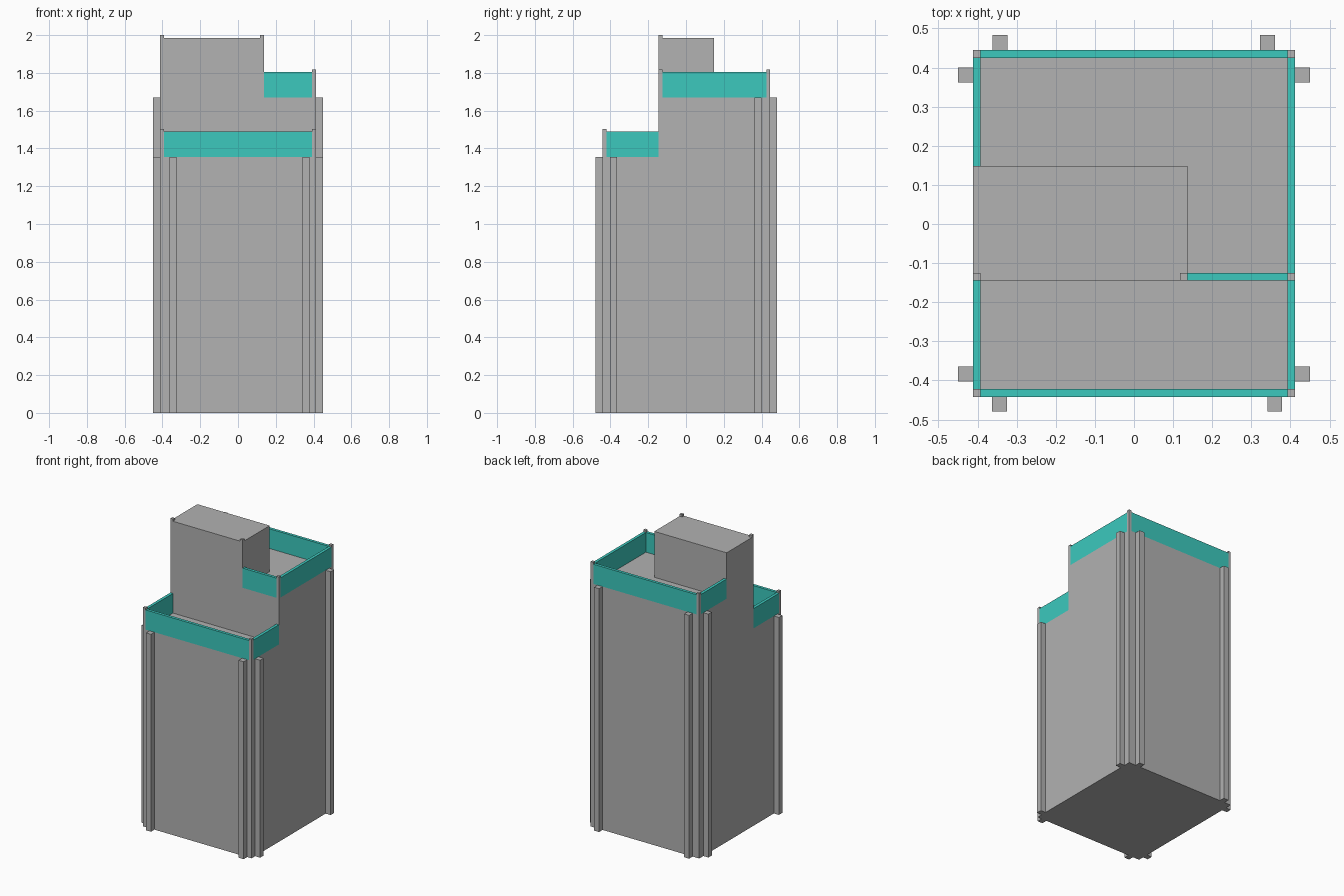
import bpy
import bmesh

cube = bpy.data.objects.get("Cube")
if cube:
    bpy.data.objects.remove(cube, do_unlink=True)


def material(name, rgb):
    mat = bpy.data.materials.new(name)
    mat.use_nodes = True
    mat.diffuse_color = (*rgb, 1)
    mat.node_tree.nodes["Principled BSDF"].inputs["Base Color"].default_value = (*rgb, 1)
    return mat


GREY = material("concrete_grey", (0.445, 0.445, 0.445))
TEAL = material("teal_glass", (0.045, 0.584, 0.515))


def finish(name, bm, mat):
    bmesh.ops.recalc_face_normals(bm, faces=bm.faces)
    mesh = bpy.data.meshes.new(name)
    bm.to_mesh(mesh)
    bm.free()
    mesh.materials.append(mat)
    obj = bpy.data.objects.new(name, mesh)
    bpy.context.scene.collection.objects.link(obj)
    return obj


def box(name, x, y, z, mat=GREY):
    """Box spanning the given (low, high) ranges."""
    bm = bmesh.new()
    bmesh.ops.create_cube(bm, size=1)
    for v in bm.verts:
        v.co = [r[0] if c < 0 else r[1] for c, r in zip(v.co, (x, y, z))]
    return finish(name, bm, mat)


# Main dimensions
W = 0.412                              # half width
FRONT, STEP, BACK = -0.442, -0.145, 0.445
LOW, HIGH, TOP = 1.355, 1.67, 1.985    # roof levels
T = 0.02                               # railing and post thickness
TOWER_X, TOWER_Y = 0.137, 0.148
RAIL, POST = 0.135, 0.148              # railing and post heights

# Stepped main body, extruded across the width
bm = bmesh.new()
outline = [(FRONT, 0), (BACK, 0), (BACK, HIGH), (STEP, HIGH), (STEP, LOW), (FRONT, LOW)]
face = bm.faces.new([bm.verts.new((-W, y, z)) for y, z in outline])
extruded = bmesh.ops.extrude_face_region(bm, geom=[face])["geom"]
bmesh.ops.translate(bm, vec=(2 * W, 0, 0),
                    verts=[g for g in extruded if isinstance(g, bmesh.types.BMVert)])
finish("main_body", bm, GREY)

# Roof tower
box("roof_tower", (-W, TOWER_X), (STEP, TOWER_Y), (HIGH, TOP))

# Corner posts
left, right = (W - T, W), (-W, -W + T)
low_z, high_z, top_z = (LOW, LOW + POST), (HIGH, HIGH + POST), (TOP, 2.0)
front_y, step_y, back_y = (FRONT, FRONT + T), (STEP, STEP + T), (BACK - T, BACK)
for side, x in (("left", left), ("right", right)):
    box("front_post_" + side, x, front_y, low_z)
    box("back_post_" + side, x, back_y, high_z)
box("middle_post_left", left, step_y, high_z)
box("tower_post_left", (TOWER_X - T, TOWER_X), step_y, top_z)
box("tower_post_right", right, step_y, top_z)

# Glass railings
low_rail, high_rail = (LOW, LOW + RAIL), (HIGH, HIGH + RAIL)
inner = (-W + T, W - T)
box("front_railing", inner, front_y, low_rail, TEAL)
box("front_railing_left", left, (FRONT + T, STEP), low_rail, TEAL)
box("front_railing_right", right, (FRONT + T, STEP), low_rail, TEAL)
box("back_railing", inner, back_y, high_rail, TEAL)
box("back_railing_left", left, (STEP + T, BACK - T), high_rail, TEAL)
box("back_railing_right", right, (TOWER_Y, BACK - T), high_rail, TEAL)
box("middle_railing", (TOWER_X, W - T), step_y, high_rail, TEAL)

# Square columns standing against the walls
C = 0.038
for side, x in (("left", 0.341), ("right", -0.363)):
    box("front_column_" + side, (x, x + C), (FRONT - C, FRONT), (0, LOW))
for side, x in (("left", 0.322), ("right", -0.362)):
    box("back_column_" + side, (x, x + C), (BACK, BACK + C), (0, HIGH))
for side, x in (("left", (W, W + C)), ("right", (-W - C, -W))):
    box("side_column_front_" + side, x, (-0.403, -0.403 + C), (0, LOW))
    box("side_column_back_" + side, x, (0.362, 0.362 + C), (0, HIGH))
